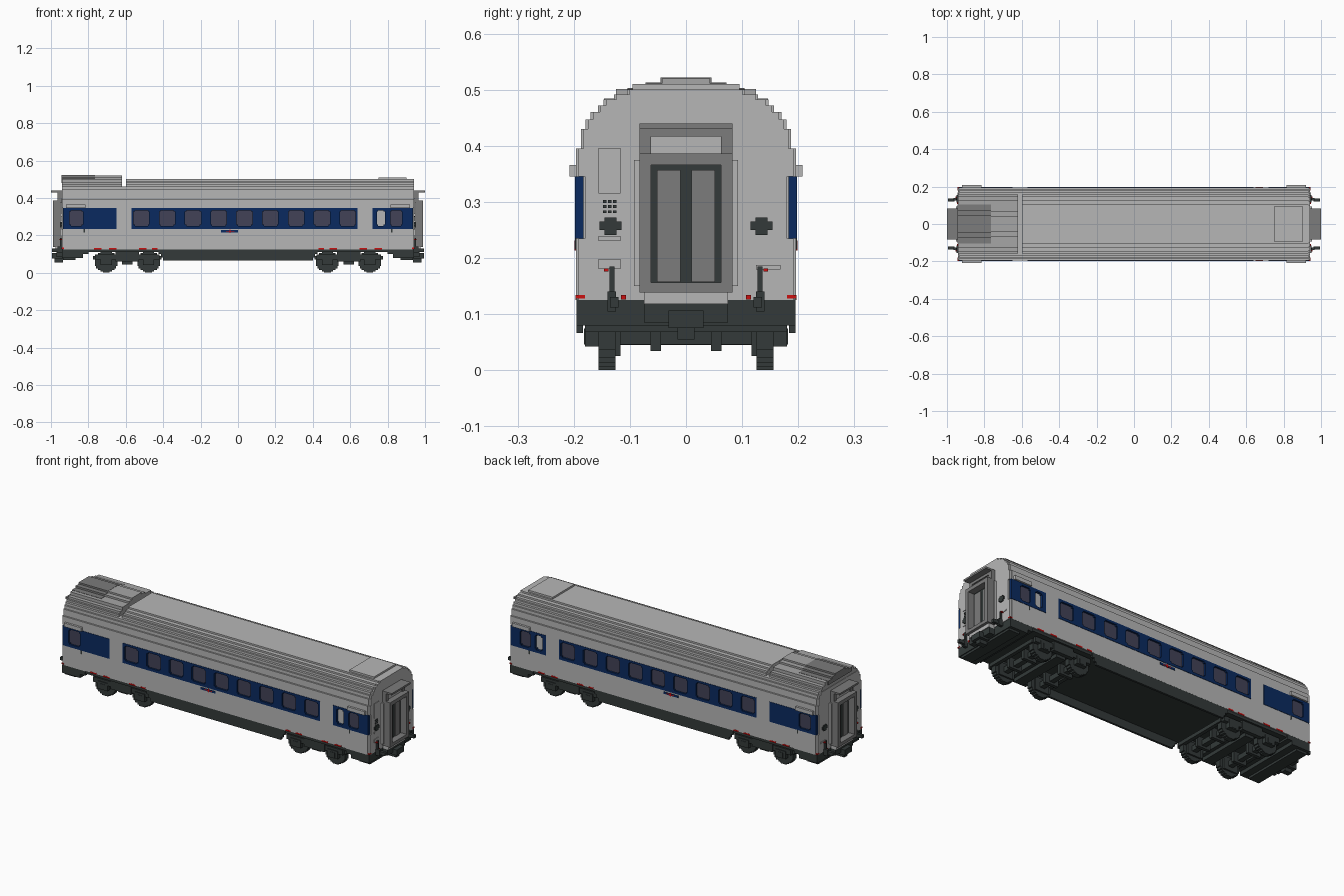
import bpy, bmesh

cube = bpy.data.objects.get("Cube")
if cube:
    bpy.data.objects.remove(cube, do_unlink=True)


def material(name, rgb):
    m = bpy.data.materials.new(name)
    m.use_nodes = True
    m.diffuse_color = (*rgb, 1)
    m.node_tree.nodes["Principled BSDF"].inputs["Base Color"].default_value = (*rgb, 1)
    return m


LIGHT = material("light grey", (0.47, 0.47, 0.47))
VENT = material("vent grey", (0.38, 0.38, 0.38))
MID = material("mid grey", (0.2, 0.2, 0.2))
DARK = material("dark slate", (0.033, 0.042, 0.041))
BLUE = material("band blue", (0.003, 0.023, 0.115))
GLASS = material("window glass", (0.055, 0.054, 0.095))
RED = material("red", (0.6, 0.005, 0.005))


def finish(name, bm, mat):
    bmesh.ops.recalc_face_normals(bm, faces=bm.faces)
    me = bpy.data.meshes.new(name)
    bm.to_mesh(me)
    bm.free()
    me.materials.append(mat)
    ob = bpy.data.objects.new(name, me)
    bpy.context.collection.objects.link(ob)
    return ob


def boxes(name, mat, items, mx=False, my=False):
    """Boxes (x0, x1, y0, y1, z0, z1) in one mesh, optionally mirrored in x and y."""
    bm = bmesh.new()
    for sx in ((1, -1) if mx else (1,)):
        for sy in ((1, -1) if my else (1,)):
            for x0, x1, y0, y1, z0, z1 in items:
                r = bmesh.ops.create_cube(bm, size=1)
                for v in r["verts"]:
                    v.co = (sx * (x0 + (x1 - x0) * (v.co.x + 0.5)),
                            sy * (y0 + (y1 - y0) * (v.co.y + 0.5)),
                            z0 + (z1 - z0) * (v.co.z + 0.5))
    return finish(name, bm, mat)


def stepped(name, mat, x0, x1, steps, inset=0.0):
    """Extrude along x a symmetric stepped section given as (half width, z0, z1)."""
    half = []
    for w, z0, z1 in steps:
        half += [(w - inset, z0), (w - inset, z1)]
    ring = half + [(-y, z) for y, z in reversed(half)]
    bm = bmesh.new()
    face = bm.faces.new([bm.verts.new((x0, y, z)) for y, z in ring])
    r = bmesh.ops.extrude_face_region(bm, geom=[face])
    for v in r["geom"]:
        if isinstance(v, bmesh.types.BMVert):
            v.co.x = x1
    return finish(name, bm, mat)


# Car body: walls with a groove for the window band, then the stepped roof
B0, B1 = 0.235, 0.345
WALL = [(0.196, 0.125, B0), (0.184, B0, B1), (0.196, B1, 0.395), (0.187, 0.395, 0.43),
        (0.179, 0.43, 0.447), (0.17, 0.447, 0.46)]
ROOF = [(0.157, 0.46, 0.472), (0.147, 0.472, 0.482), (0.128, 0.482, 0.491),
        (0.105, 0.491, 0.5)]
stepped("body_main", LIGHT, -0.6, 0.932, WALL + ROOF)
stepped("body_low_roof", LIGHT, -0.932, -0.6, WALL)
stepped("body_end_right", LIGHT, 0.932, 0.942, WALL + ROOF, 0.004)
stepped("body_end_left", LIGHT, -0.942, -0.932, WALL, 0.004)

# Roof equipment
stepped("roof_unit", VENT, -0.94, -0.62,
        [(0.157, 0.46, 0.472), (0.146, 0.472, 0.484), (0.125, 0.484, 0.501),
         (0.07, 0.501, 0.511), (0.043, 0.511, 0.52)])
stepped("roof_unit_grille", MID, -0.945, -0.765,
        [(0.104, 0.48, 0.5025), (0.072, 0.5025, 0.5125), (0.045, 0.5125, 0.5215)])
stepped("roof_hatch", LIGHT, 0.75, 0.9, [(0.095, 0.49, 0.51)])

# Window bands: groove fillers in grey, blue rails and pillars, recessed glass
boxes("band_fillers", LIGHT, [(-0.65, -0.57, 0.175, 0.196, B0, B1),
                              (0.64, 0.72, 0.175, 0.196, B0, B1)], my=True)
WZ0, WZ1 = 0.25, 0.333
PITCH = 0.138


def band(name, x0, x1, windows):
    edges = [x0] + [e for w in windows for e in w] + [x1]
    items = [(x0, x1, 0.183, 0.198, B0, WZ0), (x0, x1, 0.183, 0.198, WZ1, B1)]
    items += [(edges[i], edges[i + 1], 0.183, 0.198, WZ0, WZ1)
              for i in range(0, len(edges), 2)]
    # small corner blocks notch each window
    for a, b in windows:
        for xa in (a, b - 0.007):
            for za in (WZ0, WZ1 - 0.007):
                items.append((xa, xa + 0.007, 0.183, 0.198, za, za + 0.007))
    boxes(name, BLUE, items, my=True)


main_windows = [(0.035 + PITCH * k - 0.042, 0.035 + PITCH * k + 0.042) for k in range(-4, 5)]
band("band_main", -0.57, 0.64, main_windows)
band("band_left", -0.936, -0.65, [(-0.9, -0.83)])
band("band_right", 0.72, 0.936, [(0.742, 0.786), (0.815, 0.878)])
glass = main_windows + [(-0.9, -0.83), (0.815, 0.878)]
boxes("window_glass", GLASS, [(a, b, 0.175, 0.188, WZ0, WZ1) for a, b in glass], my=True)

# Side fittings
boxes("door_rails", LIGHT, [(0.815, 0.92, 0.185, 0.208, 0.345, 0.366)], mx=True, my=True)
boxes("side_plate", BLUE, [(-0.09, 0.0, 0.19, 0.198, 0.216, 0.228)], my=True)
boxes("side_plate_mark", RED, [(-0.065, -0.02, 0.19, 0.1985, 0.22, 0.224),
                               (-0.046, -0.039, 0.19, 0.1985, 0.213, 0.231)], my=True)
boxes("side_marker", DARK, [(0.818, 0.825, 0.19, 0.198, 0.215, 0.235)], mx=True, my=True)
boxes("red_sill_marks", RED, [(0.43, 0.46, 0.18, 0.1968, 0.125, 0.133),
                              (0.49, 0.53, 0.18, 0.1968, 0.125, 0.133),
                              (0.65, 0.69, 0.18, 0.1968, 0.125, 0.133),
                              (0.73, 0.77, 0.18, 0.1968, 0.125, 0.133),
                              (0.93, 0.944, 0.18, 0.197, 0.128, 0.134),
                              (0.93, 0.946, 0.107, 0.116, 0.126, 0.134),
                              (0.94, 0.955, 0.138, 0.146, 0.176, 0.181)], mx=True, my=True)

# Underframe: floor, hollow central skirt and end skirts
boxes("underfloor", DARK, [(-0.935, 0.935, -0.19, 0.19, 0.11, 0.1255)])
boxes("equipment_skirt", DARK, [(0, 0.425, 0.184, 0.1955, 0.1, 0.1255),
                                (0, 0.412, 0.184, 0.1955, 0.082, 0.1),
                                (0, 0.4, 0.184, 0.1955, 0.066, 0.082)], mx=True, my=True)
boxes("end_skirts", DARK, [(0.8, 0.94, -0.1955, 0.1955, 0.1, 0.1255),
                           (0.83, 0.94, -0.1955, 0.1955, 0.08, 0.1),
                           (0.87, 0.935, -0.18, 0.18, 0.068, 0.08)], mx=True)

# Bogies: stepped wheels, axles and frames
wheels, axles = [], []
for cx in (0.478, 0.705):
    for hw, hh in ((0.06, 0.024), (0.053, 0.037), (0.044, 0.046), (0.03, 0.054), (0.018, 0.06)):
        wheels.append((cx - hw, cx + hw, 0.126, 0.156, 0.06 - hh, 0.06 + hh))
    wheels.append((cx - 0.042, cx + 0.042, 0.117, 0.126, 0.025, 0.095))
    axles.append((cx - 0.014, cx + 0.014, 0, 0.182, 0.046, 0.074))
    axles.append((cx - 0.03, cx + 0.03, 0.156, 0.18, 0.042, 0.085))
    axles.append((cx - 0.04, cx + 0.04, 0.045, 0.063, 0.034, 0.09))
boxes("wheels", DARK, wheels, mx=True, my=True)
boxes("axles", DARK, axles, mx=True, my=True)
boxes("bogie_frames", DARK, [(0.42, 0.765, 0.158, 0.176, 0.07, 0.098),
                             (0.53, 0.655, 0.158, 0.18, 0.06, 0.115),
                             (0.545, 0.64, 0, 0.16, 0.065, 0.115),
                             (0.565, 0.62, 0, 0.16, 0.045, 0.065),
                             (0.41, 0.43, 0, 0.16, 0.07, 0.09),
                             (0.755, 0.775, 0, 0.16, 0.07, 0.09)], mx=True, my=True)

# Gangways at both ends
boxes("gangway_frame", MID, [(0.935, 0.99, 0.062, 0.083, 0.14, 0.385),
                             (0.935, 0.99, 0, 0.083, 0.138, 0.156),
                             (0.935, 0.99, 0, 0.083, 0.366, 0.386),
                             (0.935, 0.965, 0.062, 0.083, 0.386, 0.44),
                             (0.935, 1.0, 0, 0.083, 0.43, 0.44),
                             (0.935, 0.965, 0, 0.083, 0.416, 0.43)], mx=True, my=True)
boxes("gangway_trim", LIGHT, [(0.935, 0.953, 0.083, 0.093, 0.15, 0.375),
                              (0.935, 0.958, 0, 0.062, 0.386, 0.416),
                              (0.935, 0.975, 0, 0.075, 0.118, 0.138)], mx=True, my=True)
boxes("end_door_surround", DARK, [(0.935, 0.953, 0, 0.062, 0.155, 0.366)], mx=True, my=True)
boxes("end_door_panels", MID, [(0.95, 0.957, 0.01, 0.052, 0.157, 0.357)], mx=True, my=True)

# End wall fittings: lamps, plates, hoses and coupler
boxes("end_lamps", DARK, [(0.935, 0.948, 0.115, 0.154, 0.25, 0.265),
                          (0.935, 0.948, 0.124, 0.145, 0.241, 0.272)], mx=True, my=True)
boxes("lamp_grille", DARK, [(0.935, 0.945, -0.148 + 0.009 * i, -0.142 + 0.009 * i, z, z + 0.005)
                            for i in range(3) for z in (0.28, 0.289, 0.298)], mx=True)
boxes("end_plates", LIGHT, [(0.935, 0.945, -0.156, -0.117, 0.315, 0.396),
                            (0.935, 0.945, -0.156, -0.117, 0.23, 0.239),
                            (0.935, 0.945, -0.156, -0.117, 0.18, 0.198),
                            (0.935, 0.945, 0.125, 0.168, 0.179, 0.187)], mx=True)
boxes("end_hoses", DARK, [(0.94, 0.953, 0.127, 0.136, 0.125, 0.185),
                          (0.94, 0.965, 0.125, 0.14, 0.105, 0.14),
                          (0.96, 0.995, 0.12, 0.135, 0.112, 0.13)], mx=True, my=True)
boxes("couplers", DARK, [(0.935, 0.995, -0.031, 0.031, 0.075, 0.106),
                         (0.935, 0.97, -0.075, 0.075, 0.085, 0.118),
                         (0.935, 0.98, -0.015, 0.015, 0.055, 0.076)], mx=True)
